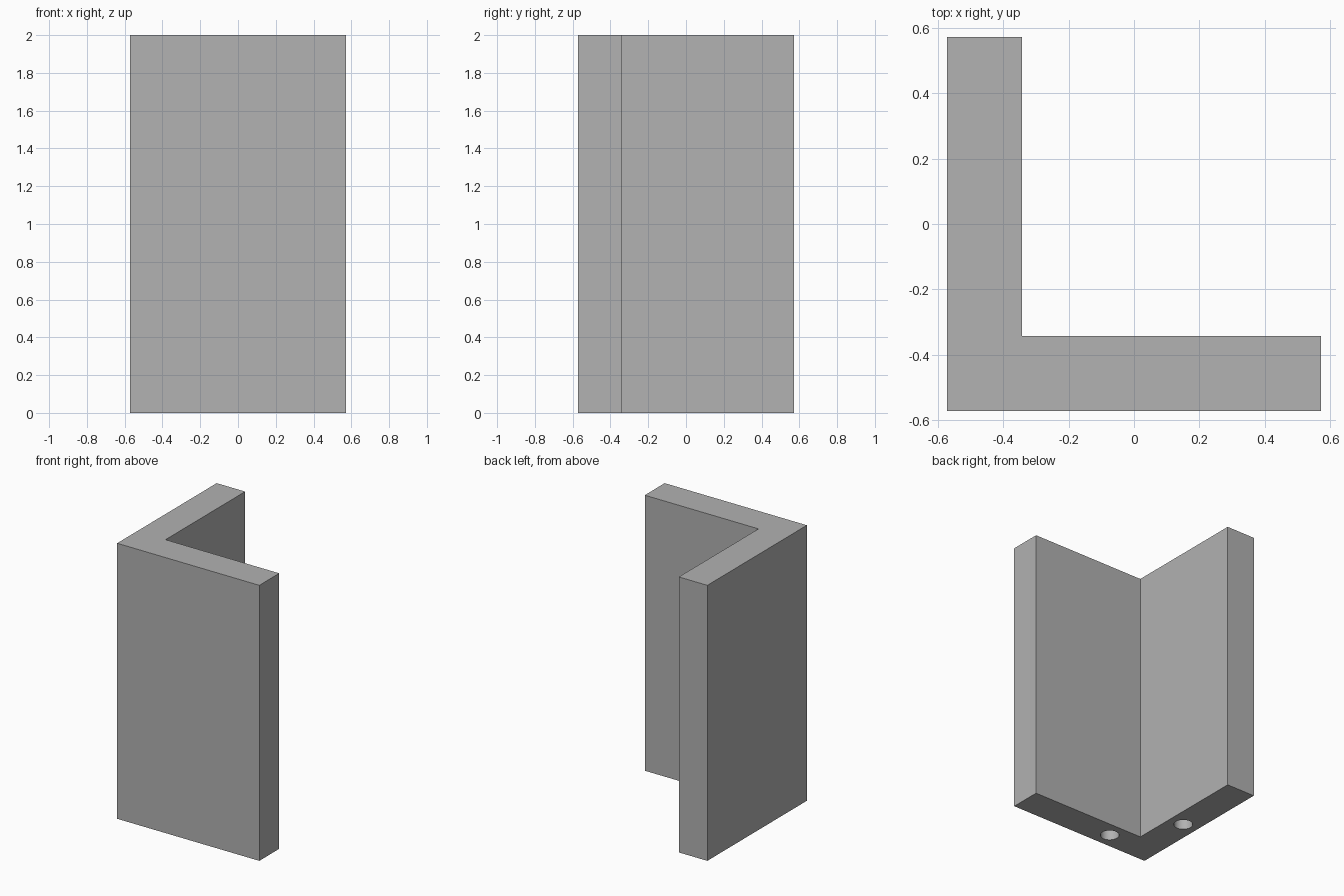
import bpy
import bmesh

cube = bpy.data.objects.get("Cube")
if cube:
    bpy.data.objects.remove(cube, do_unlink=True)

HALF = 0.571     # half of each outer side
WALL = 0.2286    # wall thickness
HEIGHT = 2.0
HOLE_RADIUS = 0.063
HOLE_DEPTH = 0.5

grey = bpy.data.materials.new("plain grey")
grey.use_nodes = True
colour = (0.445, 0.445, 0.445, 1)
grey.diffuse_color = colour
grey.node_tree.nodes["Principled BSDF"].inputs["Base Color"].default_value = colour

# L-shaped corner bracket, extruded from its footprint
inner = -HALF + WALL
footprint = [(-HALF, -HALF), (HALF, -HALF), (HALF, inner),
             (inner, inner), (inner, HALF), (-HALF, HALF)]
bm = bmesh.new()
base = bm.faces.new([bm.verts.new((x, y, 0)) for x, y in footprint])
top = bmesh.ops.extrude_face_region(bm, geom=[base])["geom"]
bmesh.ops.translate(bm, vec=(0, 0, HEIGHT),
                    verts=[v for v in top if isinstance(v, bmesh.types.BMVert)])
bmesh.ops.recalc_face_normals(bm, faces=bm.faces)
mesh = bpy.data.meshes.new("corner_bracket")
bm.to_mesh(mesh)
bm.free()
mesh.materials.append(grey)
bracket = bpy.data.objects.new("corner_bracket", mesh)
bpy.context.collection.objects.link(bracket)


def drill(x, y):
    """Cut a blind round hole up into the underside."""
    bpy.ops.mesh.primitive_cylinder_add(vertices=48, radius=HOLE_RADIUS,
                                        depth=2 * HOLE_DEPTH, location=(x, y, 0))
    cutter = bpy.context.object
    cutter.name = "hole_cutter"
    cutter.hide_render = True
    cutter.data.materials.append(grey)
    cut = bracket.modifiers.new("hole", 'BOOLEAN')
    cut.operation = 'DIFFERENCE'
    cut.solver = 'EXACT'
    cut.object = cutter
    bpy.context.view_layer.objects.active = bracket
    bpy.ops.object.modifier_apply(modifier=cut.name)
    bpy.data.objects.remove(cutter, do_unlink=True)


# One mounting hole in the foot of each wall
middle = -HALF + WALL / 2
drill(-0.17, middle)
drill(middle, -0.03)

# Smooth hole walls, crisp edges elsewhere
bpy.ops.object.select_all(action='DESELECT')
bracket.select_set(True)
bpy.context.view_layer.objects.active = bracket
bpy.ops.object.shade_smooth_by_angle()
